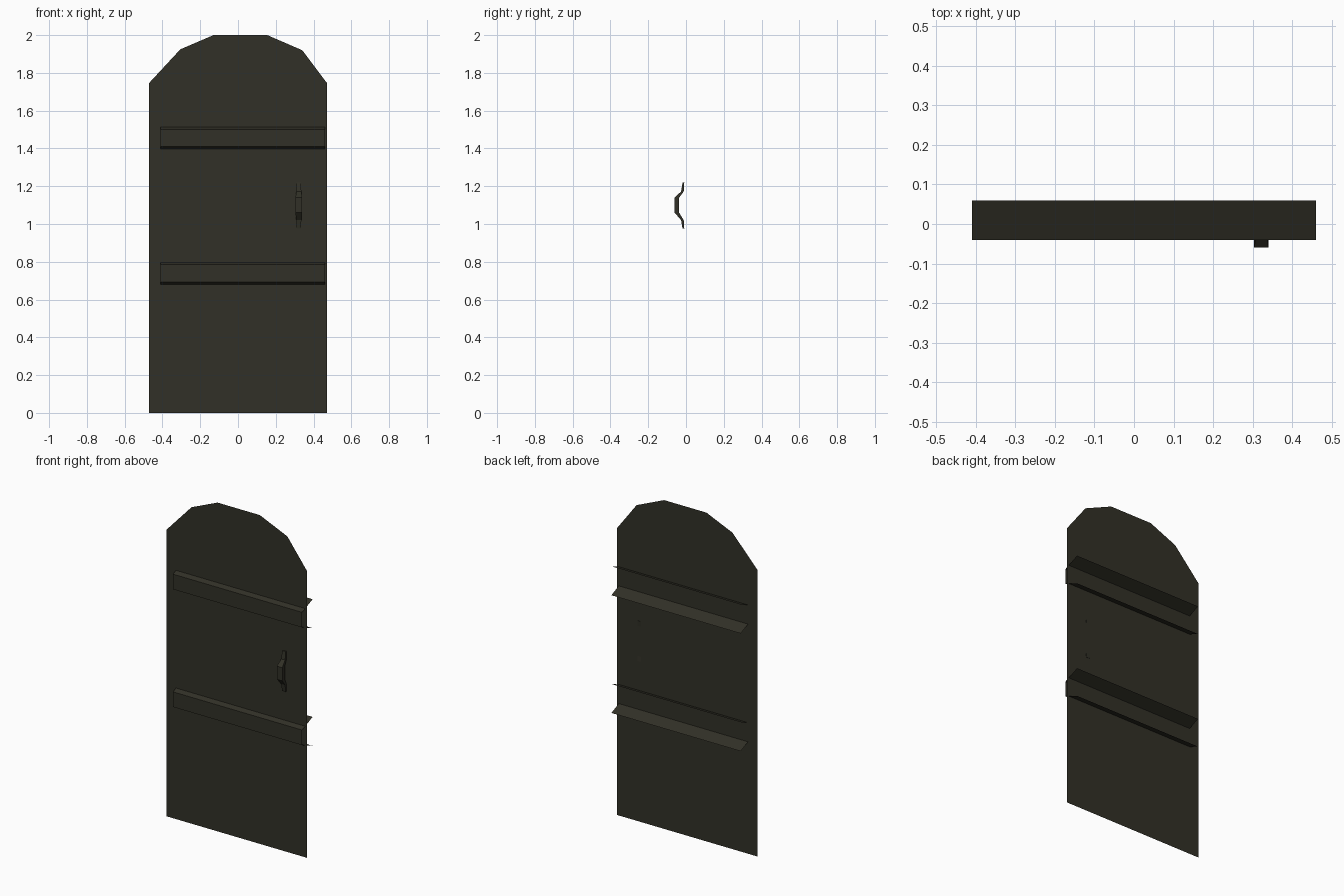
import bpy

if "Cube" in bpy.data.objects:
    bpy.data.objects.remove(bpy.data.objects["Cube"])

mat = bpy.data.materials.new("dark_olive_wood")
mat.diffuse_color = (0.031, 0.030, 0.020, 1)
mat.use_nodes = True
mat.node_tree.nodes["Principled BSDF"].inputs["Base Color"].default_value = mat.diffuse_color


def make(name, verts, faces):
    me = bpy.data.meshes.new(name)
    me.from_pydata(verts, [], faces)
    me.materials.append(mat)
    me.update()
    ob = bpy.data.objects.new(name, me)
    bpy.context.collection.objects.link(ob)
    return ob


# Door panel: one thin sheet with a faceted arched top
PANEL_Y = -0.011
outline = [(-0.472, 0), (0.472, 0), (0.472, 1.745), (0.34, 1.92), (0.155, 2.0),
           (-0.13, 2.0), (-0.305, 1.925), (-0.472, 1.745)]
make("door_panel", [(x, PANEL_Y, z) for x, z in outline], [tuple(range(len(outline)))])


# Cross straps: open flared channel, extruded along x, passing through the panel
def strap(name, zc):
    profile = [(0.06, 0.088), (-0.04, 0.046), (-0.04, -0.046), (0.06, -0.088)]
    xs = [-0.41, -0.31, 0.46]
    verts = [(x, y, zc + dz) for x in xs for y, dz in profile]
    faces = []
    for i in range(len(xs) - 1):
        for j in range(3):
            a = i * 4 + j
            faces.append((a, a + 1, a + 5, a + 4))
    make(name, verts, faces)


strap("upper_strap", 1.455)
strap("lower_strap", 0.739)

# Pull handle: rectangular sections (z, outer y, inner y, half width) lofted downward
HX = 0.322
sections = [(1.22, -0.018, -0.009, 0.012), (1.172, -0.026, -0.012, 0.013),
            (1.14, -0.06, -0.036, 0.018), (1.06, -0.06, -0.036, 0.018),
            (1.02, -0.026, -0.012, 0.013), (0.975, -0.018, -0.009, 0.012)]
verts, faces = [], []
for z, yo, yi, w in sections:
    verts += [(HX - w, yo, z), (HX + w, yo, z), (HX + w, yi, z), (HX - w, yi, z)]
for i in range(len(sections) - 1):
    for j in range(4):
        k = (j + 1) % 4
        faces.append((i * 4 + j, i * 4 + 4 + j, i * 4 + 4 + k, i * 4 + k))
n = len(verts)
faces += [(0, 1, 2, 3), (n - 1, n - 2, n - 3, n - 4)]
make("pull_handle", verts, faces)
